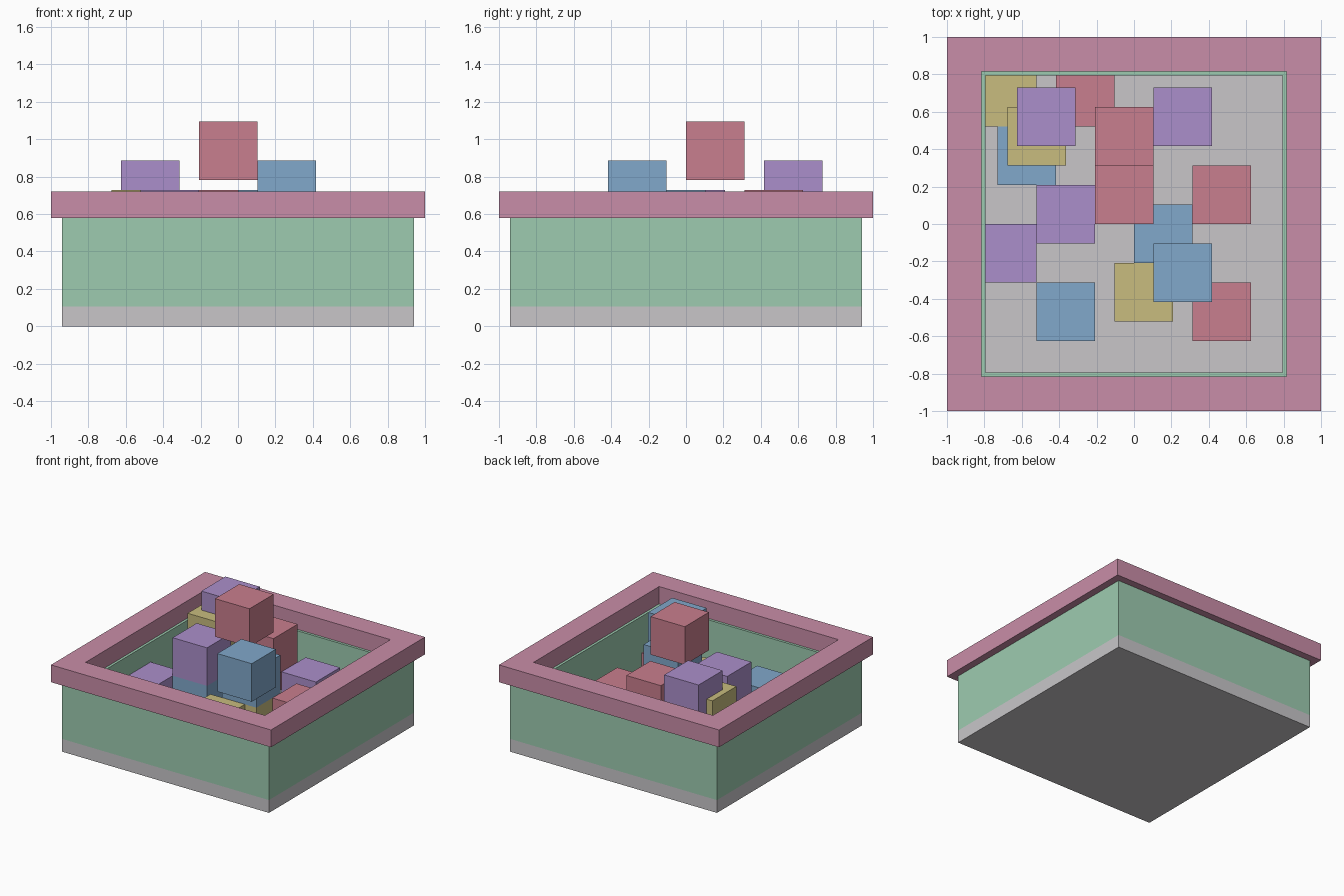
import bpy, bmesh

if "Cube" in bpy.data.objects:
    bpy.data.objects.remove(bpy.data.objects["Cube"])


def lin(c):
    c /= 255
    return c / 12.92 if c <= 0.04045 else ((c + 0.055) / 1.055) ** 2.4


def material(name, rgb):
    m = bpy.data.materials.new(name)
    m.diffuse_color = (*[lin(c) for c in rgb], 1)
    m.use_nodes = True
    m.node_tree.nodes["Principled BSDF"].inputs["Base Color"].default_value = m.diffuse_color
    return m


MATS = {
    "grey": material("grey", (200, 198, 201)),
    "green": material("green", (157, 203, 176)),
    "pink": material("pink", (201, 141, 168)),
    "red": material("red", (201, 126, 142)),
    "blue": material("blue", (129, 168, 203)),
    "purple": material("purple", (171, 143, 203)),
    "yellow": material("yellow", (200, 188, 126)),
}


def finish(bm, name, colour):
    bmesh.ops.recalc_face_normals(bm, faces=bm.faces)
    mesh = bpy.data.meshes.new(name)
    bm.to_mesh(mesh)
    bm.free()
    mesh.materials.append(MATS[colour])
    bpy.context.collection.objects.link(bpy.data.objects.new(name, mesh))


def box(name, colour, lo, size):
    bm = bmesh.new()
    bmesh.ops.create_cube(bm, size=1)
    for v in bm.verts:
        v.co = [lo[i] + (v.co[i] + 0.5) * size[i] for i in range(3)]
    finish(bm, name, colour)


def square_ring(name, colour, outer, inner, z0, z1):
    bm = bmesh.new()
    corners = [(-1, -1), (1, -1), (1, 1), (-1, 1)]
    loops = [[bm.verts.new((x * r, y * r, z)) for x, y in corners]
             for r, z in ((outer, z0), (outer, z1), (inner, z1), (inner, z0))]
    for a, b in zip(loops, loops[1:] + loops[:1]):
        for i in range(4):
            j = (i + 1) % 4
            bm.faces.new((a[i], a[j], b[j], b[i]))
    finish(bm, name, colour)


# Tray: floor slab, walls and overhanging rim
box("floor_slab", "grey", (-0.94, -0.94, 0), (1.88, 1.88, 0.105))
square_ring("tray_walls", "green", 0.94, 0.794, 0.105, 0.578)
square_ring("tray_rim", "pink", 1.0, 0.815, 0.578, 0.72)

# Loose cubes: colour and lower corner, in steps of one sixth of a cube
STEP = 0.0521
CUBES = [
    # resting on the floor
    ("yellow", -16, 10, 2), ("blue", -14, 4, 2), ("red", -8, 10, 2),
    ("purple", 2, 8, 2), ("red", 6, 0, 2), ("red", 6, -12, 2),
    ("yellow", -2, -10, 2), ("yellow", 0, -4, 2), ("blue", -10, -12, 2),
    ("purple", -16, -6, 2), ("blue", -10, -2, 2),
    # second layer
    ("yellow", -13, 6, 8), ("red", -4, 6, 8), ("purple", -10, -2, 8),
    ("blue", 0, -4, 8),
    # top cubes
    ("purple", -12, 8, 11), ("blue", 2, -8, 11), ("red", -4, 0, 15),
]
for n, (colour, x, y, z) in enumerate(CUBES, 1):
    box(f"{colour}_cube_{n}", colour, (x * STEP, y * STEP, z * STEP), (6 * STEP,) * 3)
